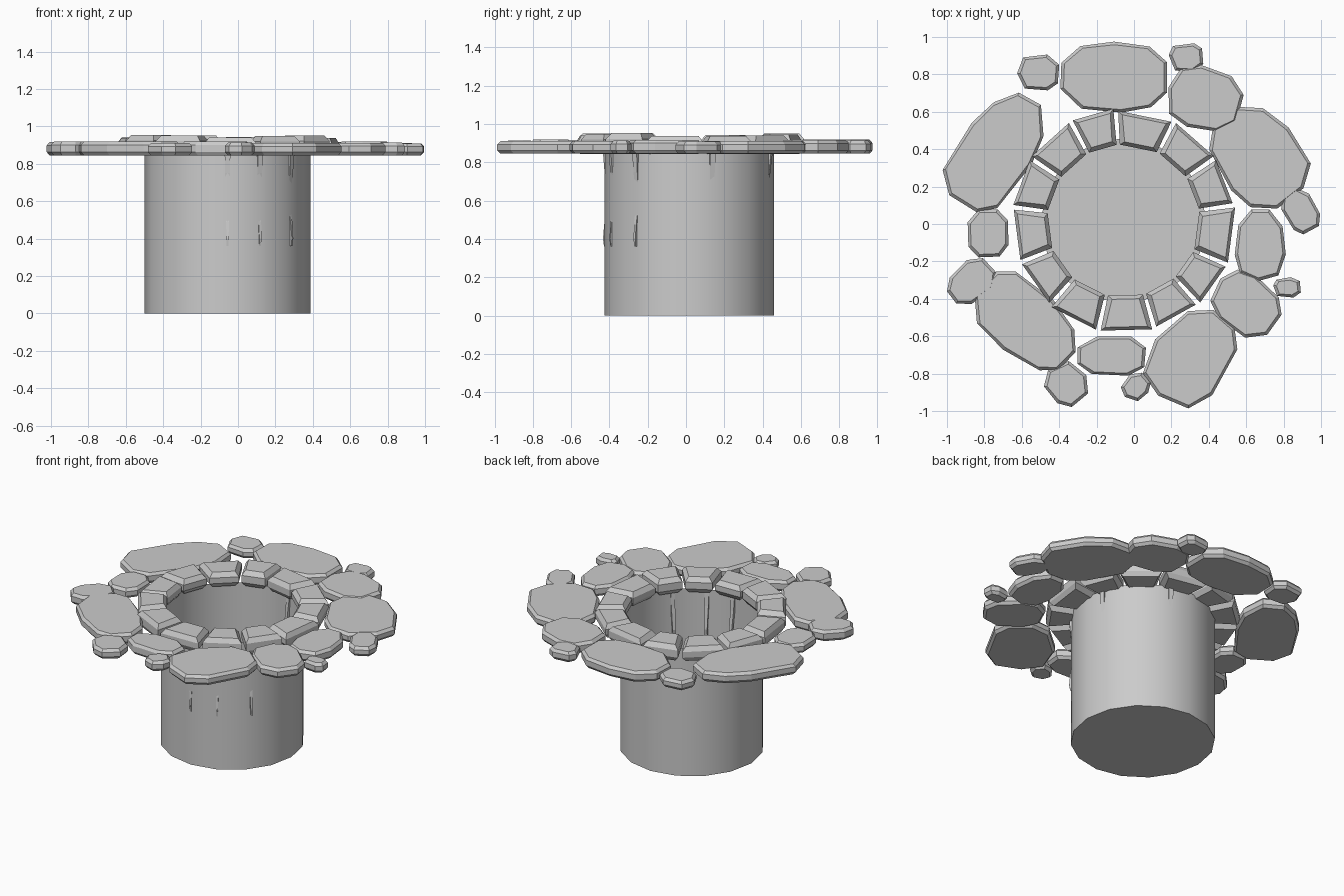
import bpy, bmesh, random
from math import sin, cos, radians, pi, copysign, hypot

if "Cube" in bpy.data.objects:
    bpy.data.objects.remove(bpy.data.objects["Cube"])

random.seed(4)
CX, CY, R = -0.056, 0.017, 0.443   # well centre and shaft radius


def add_object(name, bm, smooth=False):
    bmesh.ops.recalc_face_normals(bm, faces=bm.faces)
    me = bpy.data.meshes.new(name)
    bm.to_mesh(me)
    bm.free()
    ob = bpy.data.objects.new(name, me)
    bpy.context.collection.objects.link(ob)
    if smooth:
        bpy.ops.object.select_all(action='DESELECT')
        ob.select_set(True)
        bpy.context.view_layer.objects.active = ob
        bpy.ops.object.shade_smooth_by_angle(angle=radians(40))
    return ob


def loft(bm, rings, cap_top=True):
    """Skin a stack of equal-length point rings, closing the ends."""
    vs = [[bm.verts.new(p) for p in ring] for ring in rings]
    n = len(vs[0])
    for a, b in zip(vs, vs[1:]):
        for i in range(n):
            j = (i + 1) % n
            bm.faces.new((a[i], a[j], b[j], b[i]))
    bm.faces.new(vs[0])
    if cap_top:
        bm.faces.new(vs[-1])


def chamfered_slab(name, outline, z0, z1, chamfer, dz):
    """Flat stone with chamfered top and bottom rims."""
    mx = sum(p[0] for p in outline) / len(outline)
    my = sum(p[1] for p in outline) / len(outline)

    def ring(inset, z):
        pts = []
        for x, y in outline:
            k = 1 - inset / hypot(x - mx, y - my)
            pts.append((mx + (x - mx) * k, my + (y - my) * k, z))
        return pts
    bm = bmesh.new()
    loft(bm, [ring(chamfer, z0), ring(0, z0 + dz), ring(0, z1 - dz), ring(chamfer, z1)])
    return add_object(name, bm)


def polar(r, a):
    return (CX + r * cos(a), CY + r * sin(a))


# Shaft, open at the top with a closed floor
bm = bmesh.new()
loft(bm, [[(*polar(R, 2 * pi * i / 16), z) for i in range(16)] for z in (0, 0.86)],
     cap_top=False)
add_object("well_shaft", bm, smooth=True)

# Rim stones between successive joint angles
joints = [8, 34.5, 63, 94, 118, 146, 173, 202, 229, 257, 286, 312, 337, 368]
for i, (a, b) in enumerate(zip(joints, joints[1:])):
    a, b = radians(a + 1.2), radians(b - 1.2)
    ro, ri = 0.595 + random.uniform(-.008, .008), 0.408
    outline = [polar(ri, a), polar(ro, a), polar(ro, b), polar(ri, b)]
    chamfered_slab(f"rim_stone_{i}", outline, 0.843,
                   0.945 + random.uniform(-.008, .01), 0.03, 0.03)

# Paving stones: x, y, half length, half width, rotation, sides, taper
paving = [
    (-.105, .785, .295, .19, 0, 10, 0), (.38, .67, .205, .17, -15, 9, -.05),
    (.665, .36, .29, .225, -50, 10, .08), (.89, .07, .128, .09, -60, 8, .0),
    (.675, -.11, .195, .135, 90, 9, -.1), (.82, -.34, .076, .056, 0, 7, 0),
    (.6, -.43, .195, .155, -40, 9, 0), (.31, -.71, .275, .21, 52, 9, -.1),
    (-.12, -.705, .19, .11, 0, 8, .05), (.01, -.87, .08, .07, 45, 7, 0),
    (-.36, -.855, .122, .11, -45, 7, 0), (-.58, -.525, .315, .19, -42, 10, -.1),
    (-.87, -.31, .14, .105, 40, 8, .1), (-.78, -.05, .135, .115, 90, 8, 0),
    (-.735, .39, .345, .2, 55, 10, -.15), (-.51, .81, .115, .1, 0, 7, 0),
    (.28, .89, .095, .08, 0, 7, 0),
]
for i, (x, y, rx, ry, rot, n, taper) in enumerate(paving):
    rot = radians(rot)
    outline = []
    for k in range(n):
        t = 2 * pi * (k + random.uniform(.35, .65)) / n
        u = rx * copysign(abs(cos(t)) ** 0.78, cos(t))
        v = ry * copysign(abs(sin(t)) ** 0.78, sin(t)) * (1 + taper * u / rx)
        outline.append((x + u * cos(rot) - v * sin(rot), y + u * sin(rot) + v * cos(rot)))
    chamfered_slab(f"paving_stone_{i}", outline, 0.845,
                   0.915 + random.uniform(-.006, .004), 0.017, 0.018)

# Thin wavy streaks hanging on the shaft wall
long_path = [(.36, .002), (.40, .008), (.49, 0), (.60, -.02), (.75, 0), (.85, .008)]
short_path = [(.60, -.02), (.78, 0), (.85, .008)]
for i, (deg, path) in enumerate([(-90, long_path), (-67, long_path), (-39.5, long_path),
                                 (16, short_path), (73, short_path)]):
    a = radians(deg)
    rings = []
    for z, off in path:
        half = 0.005 + 0.02 * (z - .36)
        rings.append([(*polar(R + off + dr, a + s * half / R), z)
                      for dr, s in ((-.016, -1), (0, -1), (0, 1), (-.016, 1))])
    bm = bmesh.new()
    loft(bm, rings)
    add_object(f"wall_streak_{i}", bm)
